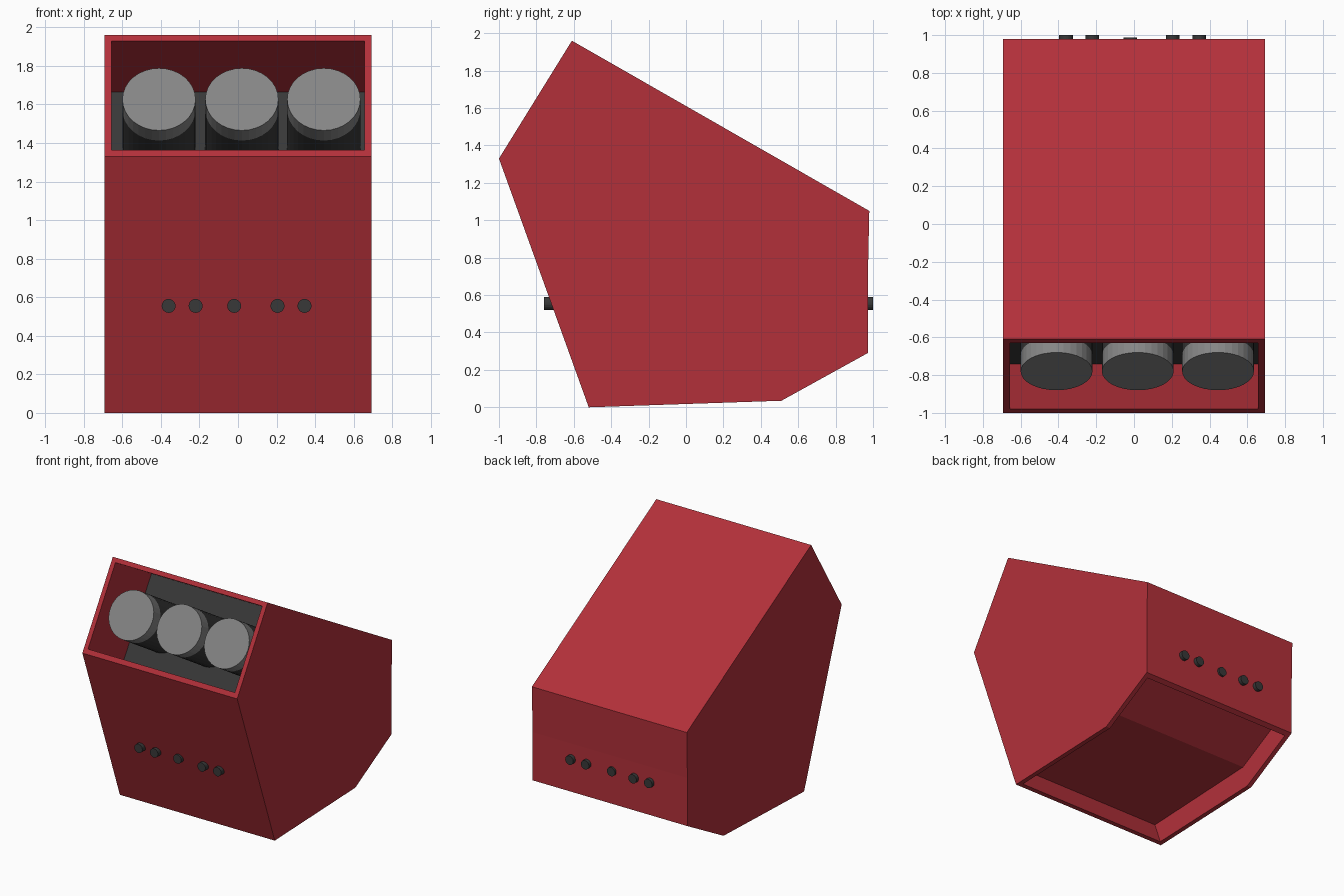
import bpy, bmesh, math
from mathutils import Vector, Matrix

if "Cube" in bpy.data.objects:
    bpy.data.objects.remove(bpy.data.objects["Cube"])


def material(name, rgb):
    m = bpy.data.materials.new(name)
    m.diffuse_color = (*rgb, 1)
    m.use_nodes = True
    m.node_tree.nodes["Principled BSDF"].inputs["Base Color"].default_value = m.diffuse_color
    return m


RED = material("red_paint", (0.45, 0.03, 0.042))
GREY = material("mid_grey", (0.235, 0.235, 0.235))
DARK = material("dark_grey", (0.04, 0.04, 0.04))


def add_object(name, bm, mat):
    bmesh.ops.recalc_face_normals(bm, faces=bm.faces)
    mesh = bpy.data.meshes.new(name)
    bm.to_mesh(mesh)
    bm.free()
    mesh.materials.append(mat)
    ob = bpy.data.objects.new(name, mesh)
    bpy.context.collection.objects.link(ob)
    return ob


def prism(name, profile, half_width, mat):
    """Extrude a (y, z) profile symmetrically along x."""
    bm = bmesh.new()
    face = bm.faces.new([bm.verts.new((-half_width, y, z)) for y, z in profile])
    ext = bmesh.ops.extrude_face_region(bm, geom=[face])
    verts = [v for v in ext["geom"] if isinstance(v, bmesh.types.BMVert)]
    bmesh.ops.translate(bm, vec=(2 * half_width, 0, 0), verts=verts)
    return add_object(name, bm, mat)


def rod(name, start, end, radius, mat, sides=32):
    """Capped cylinder between two points."""
    a, b = Vector(start), Vector(end)
    d = b - a
    mtx = Matrix.Translation((a + b) / 2) @ d.to_track_quat('Z', 'Y').to_matrix().to_4x4()
    bm = bmesh.new()
    bmesh.ops.create_cone(bm, cap_ends=True, segments=sides, radius1=radius,
                          radius2=radius, depth=d.length, matrix=mtx)
    return add_object(name, bm, mat)


# Cabinet body
body = prism("cabinet", [(-1, 1.33), (-0.61, 1.96), (0.98, 1.05), (0.972, 0.68),
                         (0.972, 0.29), (0.51, 0.035), (-0.52, 0)], 0.693, RED)

# Front display recess and underside recess, cut out of the body
front_cut = prism("front_cutter", [(-1.02, 1.47), (-0.717, 1.98),
                                   (-0.16, 1.66), (-0.735, 0.735)], 0.657, RED)
base_cut = prism("base_cutter", [(-0.544, 0.17), (0.46, 0.215), (0.937, 0.478),
                                 (0.937, -0.1), (-0.447, -0.1)], 0.657, RED)
for cutter in (front_cut, base_cut):
    mod = body.modifiers.new(cutter.name, 'BOOLEAN')
    mod.operation = 'DIFFERENCE'
    mod.solver = 'EXACT'
    mod.object = cutter
bpy.context.view_layer.update()
solid = bpy.data.meshes.new_from_object(
    body.evaluated_get(bpy.context.evaluated_depsgraph_get()))
body.modifiers.clear()
body.data = solid
for cutter in (front_cut, base_cut):
    bpy.data.objects.remove(cutter)

# Dark backing panel at the bottom of the front recess
prism("backing_panel", [(-0.17, 1.665), (-0.15, 1.655), (-0.725, 0.73),
                        (-0.745, 0.745)], 0.656, DARK)

# Three reels: light front ring and dark barrel reaching back to the panel
axis = Vector((0, 0.85, -0.526))
for i, x in enumerate((-0.41, 0.02, 0.445)):
    face = Vector((x, -0.78, 1.627))
    rod(f"reel_front_{i}", face, face + axis * 0.1, 0.19, GREY)
    rod(f"reel_barrel_{i}", face + axis * 0.1, face + axis * 0.5, 0.19, DARK)

# Row of pegs on the front and back walls, the middle one sitting deeper
for i, x in enumerate((-0.36, -0.22, -0.02, 0.205, 0.345)):
    inset = 0.012 if i == 2 else 0
    rod(f"front_peg_{i}", (x, -0.76 + inset, 0.555), (x, -0.69, 0.555), 0.036, DARK, 24)
    rod(f"back_peg_{i}", (x, 1.0 - inset, 0.555), (x, 0.94, 0.555), 0.036, DARK, 24)
